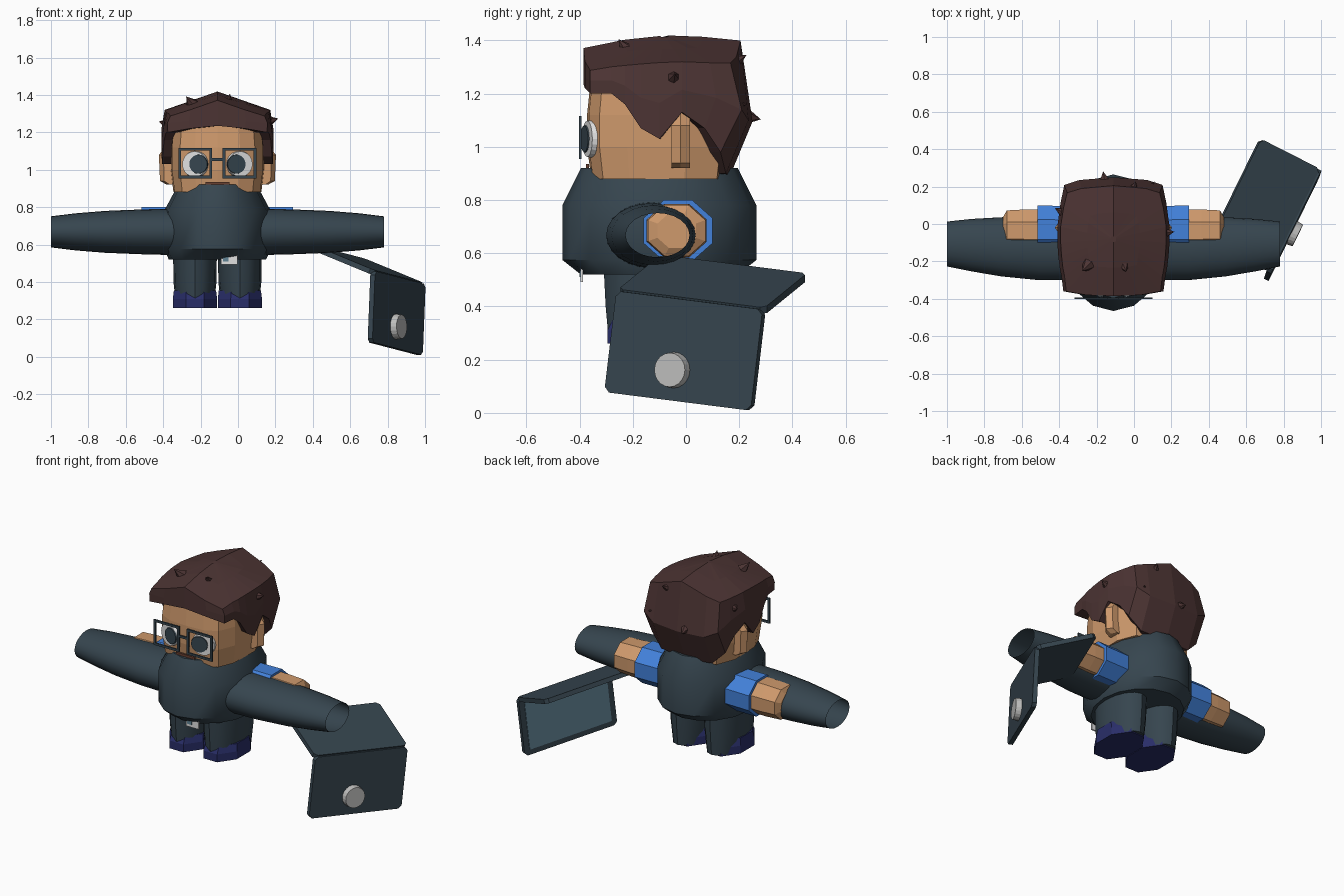
import bpy, bmesh, math
from mathutils import Vector, Matrix

cube = bpy.data.objects.get("Cube")
if cube:
    bpy.data.objects.remove(cube)

CX, CY = -0.11, -0.10  # centre of the figure


def material(name, rgb):
    m = bpy.data.materials.new(name)
    m.use_nodes = True
    col = (*rgb, 1)
    m.diffuse_color = col
    m.node_tree.nodes["Principled BSDF"].inputs["Base Color"].default_value = col
    return m


slate = material("dark slate", (.037, .060, .078))
skin = material("skin", (.62, .32, .15))
brown = material("dark brown", (.072, .034, .033))
blue = material("shirt blue", (.055, .22, .70))
navy = material("navy", (.022, .027, .14))
white = material("white", (.75, .75, .75))
silver = material("silver", (.52, .52, .51))
glass = material("screen blue", (.12, .23, .30))
lip = material("lip brown", (.14, .05, .03))


def finish(name, bm, mat, smooth=False):
    bmesh.ops.recalc_face_normals(bm, faces=bm.faces)
    me = bpy.data.meshes.new(name)
    bm.to_mesh(me)
    bm.free()
    me.materials.append(mat)
    ob = bpy.data.objects.new(name, me)
    bpy.context.collection.objects.link(ob)
    if smooth:
        bpy.ops.object.select_all(action='DESELECT')
        ob.select_set(True)
        bpy.context.view_layer.objects.active = ob
        bpy.ops.object.shade_smooth_by_angle(angle=math.radians(35))
    return ob


def loft(name, rings, mat, smooth=False, start=True, end=True):
    bm = bmesh.new()
    rows = [[bm.verts.new(p) for p in ring] for ring in rings]
    n = len(rows[0])
    for a, b in zip(rows, rows[1:]):
        for i in range(n):
            j = (i + 1) % n
            bm.faces.new((a[i], a[j], b[j], b[i]))
    if start:
        bm.faces.new(rows[0])
    if end:
        bm.faces.new(rows[-1])
    return finish(name, bm, mat, smooth)


def oval(n, r1, r2, turn=0.0):
    return [(r1 * math.cos(a), r2 * math.sin(a))
            for a in (math.tau * (i + turn) / n for i in range(n))]


def upright(x, y, z, rx, ry, n=16, turn=0.0):
    return [(x + a, y + b, z) for a, b in oval(n, rx, ry, turn)]


def sideways(x, y, z, ry, rz, n=16, turn=0.0):
    return [(x, y + a, z + b) for a, b in oval(n, ry, rz, turn)]


def mirrored(half):
    """Full outline from points running front to back on one side."""
    return half + [(-p[0], *p[1:]) for p in half[-2:0:-1]]


def cone(name, pos, direction, r1, r2, depth, mat, n=20):
    bm = bmesh.new()
    rot = Vector(direction).to_track_quat('Z', 'Y').to_matrix().to_4x4()
    bmesh.ops.create_cone(bm, cap_ends=True, segments=n, radius1=r1, radius2=r2,
                          depth=depth, matrix=Matrix.Translation(pos) @ rot)
    return finish(name, bm, mat)


def box(name, pos, size, mat):
    bm = bmesh.new()
    bmesh.ops.create_cube(bm, size=1, matrix=Matrix.Translation(pos) @ Matrix.Diagonal((*size, 1)))
    return finish(name, bm, mat)


def slab(name, corner, u, v, thick, mat, cut=0.02, margin=0.0):
    """Flat panel with clipped corners, spanned by u and v."""
    u, v = Vector(u), Vector(v)
    n = u.cross(v).normalized() * thick
    lu, lv = u.length, v.length
    u, v = u / lu, v / lv
    hu, hv = lu / 2 - margin, lv / 2 - margin
    mid = Vector(corner) + u * lu / 2 + v * lv / 2
    pts = []
    for su, sv in ((1, 1), (-1, 1), (-1, -1), (1, -1)):
        pair = [(hu - cut, hv), (hu, hv - cut)]
        if su == sv:
            pair.reverse()
        pts += [mid + u * a * su + v * b * sv for a, b in pair]
    return loft(name, [pts, [p + n for p in pts]], mat)


# Torso
loft("torso", [upright(CX, CY, z, rx, ry) for z, rx, ry in
               ((.52, .26, .295), (.575, .285, .365), (.78, .285, .365), (.92, .21, .295))],
     slate, True)

# Head
plan = mirrored([(0, -.372), (.12, -.365), (.2, -.325), (.243, -.22),
                 (.25, 0), (.2, .13), (0, .16)])
loft("head", [[(CX + x * s, CY + (y - CY) * s, z) for x, y in plan]
              for z, s in ((.88, .94), (1.0, 1), (1.12, 1), (1.25, .95), (1.32, .85))], skin)

# Hair cap: x offset, y and height of the ragged lower edge
edge = mirrored([(0, -.385, 1.235), (.15, -.38, 1.22), (.265, -.36, 1.2), (.275, -.28, 1.2),
                 (.285, -.23, 1.16), (.292, -.17, 1.07), (.297, -.1, 1.03),
                 (.297, -.015, 1.13), (.28, .07, 1.07), (.26, .13, .98),
                 (.18, .15, .9), (0, .165, .89)])


def crown(x, y, s):
    x, y = x * s, -.08 + (y + .08) * s
    z = 1.42 - .1 * min(1, abs(x) / .28) - (.05 * (y / .39) ** 2 if y < 0 else .02 * y / .2)
    return (CX + x, y, z)


def back(y, amount):
    return y + amount * max(0, min(1, (y - .0) / .14))


hair = [[(CX + x * .8, -.08 + (y + .08) * .8, z) for x, y, z in edge],
        [(CX + x, y, z) for x, y, z in edge],
        [(CX + x * 1.01, back(y, .085), z + (1.3 - z) * .5) for x, y, z in edge]]
hair += [[crown(x * .95, back(y, .04), s) for x, y, z in edge] for s in (1, .5, .05)]
loft("hair", hair, brown, start=False)

# Hair spikes
for pos in ((-.26, -.235, 1.37), (-.05, -.235, 1.38), (.185, -.045, 1.265), (-.395, .07, 1.25),
            (-.16, .25, 1.11), (0, .2, 1.33), (.09, .2, 1.16)):
    out = Vector(pos) - Vector((CX, -.08, 1.18))
    cone("hair_spike", pos, out, .036, 0, .065, brown, 6)

# Face
box("mouth", (CX, -.37, .925), (.13, .012, .02), lip)
box("glasses_bridge", (CX, -.397, 1.055), (.06, .01, .014), slate)
for side, s in (("left", 1), ("right", -1)):
    turn = Vector((.3 * s, -1, 0)).normalized()
    eye = Vector((CX + .12 * s, -.362, 1.03))
    cone(side + "_eye", eye, turn, .072, .068, .02, white)
    cone(side + "_pupil", eye + turn * .012 + Vector((-.022 * s, -.005, 0)), turn,
         .052, .05, .009, slate)
    gx = CX + .118 * s
    for d in (-1, 1):
        box(side + "_glasses_side", (gx + d * .083, -.397, 1.035), (.014, .01, .162), slate)
        box(side + "_glasses_bar", (gx, -.397, 1.035 + d * .074), (.18, .01, .014), slate)
    # Ear, wider at the top and thinner outwards
    loft(side + "_ear", [upright(CX + dx * s, -.02, z, w, .04, 6) for dx, z, w in
                         ((.24, .92, .03), (.262, .94, .045), (.265, 1.08, .048), (.25, 1.13, .02))],
         skin)

# Arms: short sleeve, bare arm and wide open outer sleeve
for side, s in (("left", 1), ("right", -1)):
    loft(side + "_shirt_sleeve", [sideways(CX + dx * s, -.03, .685, ry, rz, 8, .5) for dx, ry, rz in
                                  ((.2, .135, .124), (.405, .14, .124))], blue)
    loft(side + "_bare_arm", [sideways(CX + dx * s, -.035, .685, r * 1.12, r, 8, .5) for dx, r in
                              ((.38, .109), (.47, .109), (.57, .104), (.59, .07))], skin)
    loft(side + "_outer_sleeve", [sideways(CX + dx * s, y, .668, ry, rz, 24) for dx, y, ry, rz in
                                  ((.2, -.13, .17, .125), (.4, -.13, .17, .12),
                                   (.6, -.122, .158, .112), (.76, -.113, .14, .099),
                                   (.89, -.107, .12, .083))],
         slate, True, start=False, end=False)
    # Legs and shoes
    x = CX + .12 * s
    loft(side + "_leg", [upright(x, -.11, z, rx, ry) for z, rx, ry in
                         ((.267, .1, .18), (.4, .115, .192), (.56, .117, .2))], slate, True)
    loft(side + "_shoe", [upright(x, -.125, z, rx, ry, 8, .5) for z, rx, ry in
                          ((.26, .128, .185), (.31, .128, .185), (.355, .122, .16))], navy)

# Name badge
box("badge", (-.047, -.392, .52), (.09, .009, .055), white)
box("badge_stripe", (-.065, -.398, .525), (.03, .004, .03), glass)

# Folding computer: lid hangs down, base runs back to the hand
hinge, across, down = (.708, -.25, .458), (.27, .55, -.07), (-.015, -.045, -.38)
slab("computer_lid", hinge, across, down, -.028, slate)
slab("computer_screen", hinge, across, down, .004, glass, .005, .035)
slab("computer_base", (.725, -.255, .465), across, (-.315, .16, .13), -.028, slate)
normal = -Vector(across).cross(Vector(down)).normalized()
spot = Vector(hinge) + Vector(across) * .45 + Vector(down) * .7
cone("lid_disc", spot + normal * .045, normal, .068, .064, .036, silver, 20)
